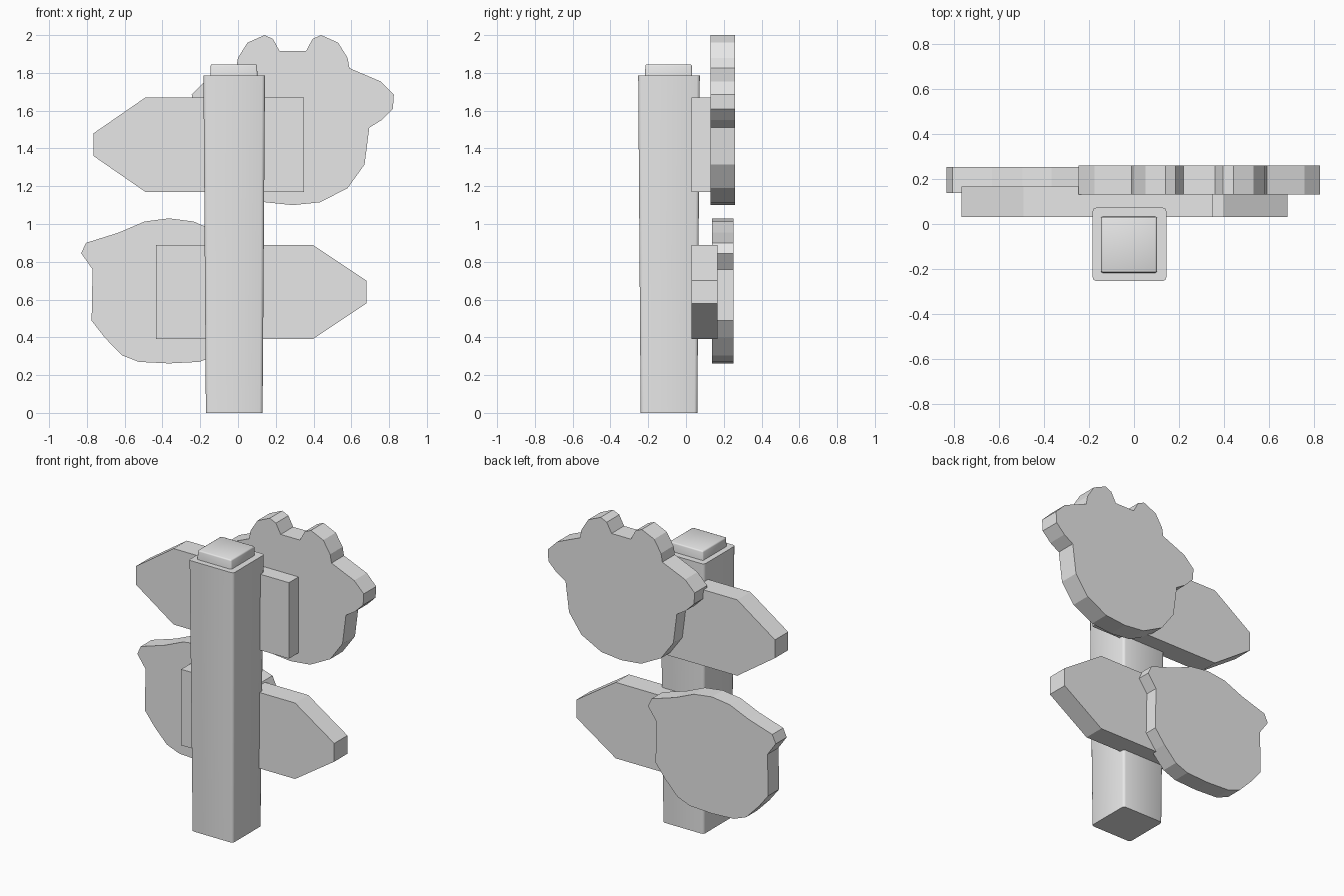
import bpy, bmesh, math

cube = bpy.data.objects.get("Cube")
if cube:
    bpy.data.objects.remove(cube)

grey = bpy.data.materials.new("light_grey")
grey.use_nodes = True
grey.diffuse_color = (0.8, 0.8, 0.8, 1)
grey.node_tree.nodes["Principled BSDF"].inputs["Base Color"].default_value = (0.8, 0.8, 0.8, 1)


def finish(name, bm):
    bmesh.ops.recalc_face_normals(bm, faces=bm.faces)
    mesh = bpy.data.meshes.new(name)
    bm.to_mesh(mesh)
    bm.free()
    mesh.materials.append(grey)
    obj = bpy.data.objects.new(name, mesh)
    bpy.context.collection.objects.link(obj)
    return obj


def plate(name, outline, y0, y1):
    """Extrude an (x, z) outline from y0 to y1."""
    bm = bmesh.new()
    face = bm.faces.new([bm.verts.new((x, y0, z)) for x, z in outline])
    ext = bmesh.ops.extrude_face_region(bm, geom=[face])["geom"]
    for v in ext:
        if isinstance(v, bmesh.types.BMVert):
            v.co.y = y1
    return finish(name, bm)


def mirrored(half, cx):
    """Complete a half outline, running top to bottom, about x = cx."""
    return [(cx + x, z) for x, z in half] + [(cx - x, z) for x, z in reversed(half) if x > 0]


def block(name, cx, cy, z0, z1, bottom, top, bevel, all_edges=False):
    """Tapered square block with softened edges; bottom and top are half widths."""
    bm = bmesh.new()
    bmesh.ops.create_cube(bm, size=2)
    for v in bm.verts:
        h, z = (top, z1) if v.co.z > 0 else (bottom, z0)
        v.co = (cx + v.co.x * h, cy + v.co.y * h, z)
    edges = [e for e in bm.edges
             if abs(e.verts[0].co.z - e.verts[1].co.z) > 0.01
             or (all_edges and e.verts[0].co.z > z1 - 0.001)]
    bmesh.ops.bevel(bm, geom=edges, offset=bevel, segments=2, profile=0.5, affect='EDGES')
    obj = finish(name, bm)
    bpy.ops.object.select_all(action='DESELECT')
    obj.select_set(True)
    bpy.context.view_layer.objects.active = obj
    bpy.ops.object.shade_smooth_by_angle(angle=math.radians(50))
    return obj


# Post and its cap
block("post", -0.02, -0.09, 0.0, 1.785, 0.15, 0.163, 0.016)
block("post_cap", -0.022, -0.092, 1.77, 1.845, 0.125, 0.123, 0.008, True)

# Arrow boards: pointed tip, square tail
def arrow(name, tail, shoulder, tip, z0, z1, t0, t1):
    plate(name, [(tail, z0), (shoulder, z0), (tip, t0), (tip, t1),
                 (shoulder, z1), (tail, z1)], 0.03, 0.167)

arrow("upper_arrow_board", 0.35, -0.49, -0.765, 1.17, 1.67, 1.36, 1.48)
arrow("lower_arrow_board", -0.435, 0.395, 0.68, 0.39, 0.89, 0.58, 0.70)

# Upper head-shaped panel, with two bumps on top and ears at the sides
upper_half = [(0, 1.915), (0.07, 1.915), (0.105, 1.98), (0.15, 2.0), (0.24, 1.96),
              (0.29, 1.88), (0.30, 1.825), (0.465, 1.755), (0.535, 1.685),
              (0.53, 1.61), (0.47, 1.55), (0.405, 1.51), (0.38, 1.315),
              (0.29, 1.19), (0.145, 1.115), (0, 1.10)]
plate("upper_head_panel", mirrored(upper_half, 0.29), 0.13, 0.26)

# Lower head-shaped panel, with small ears at the sides
lower_half = [(0, 1.03), (0.13, 1.013), (0.265, 0.955), (0.44, 0.90), (0.465, 0.845),
              (0.405, 0.76), (0.41, 0.488), (0.34, 0.398), (0.25, 0.305),
              (0.16, 0.27), (0, 0.262)]
plate("lower_head_panel", mirrored(lower_half, -0.365), 0.138, 0.252)
